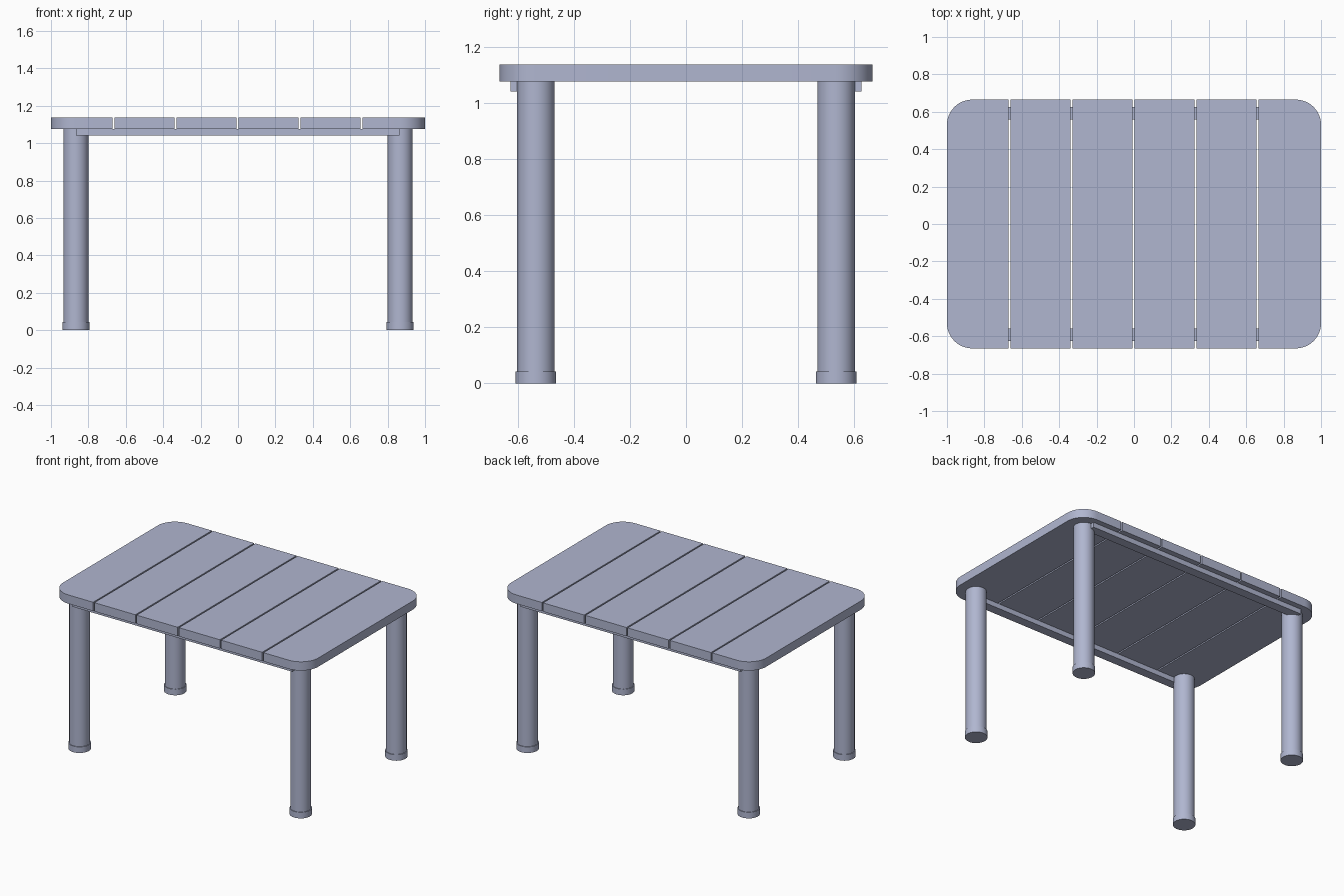
import bpy, bmesh, math

cube = bpy.data.objects.get("Cube")
if cube:
    bpy.data.objects.remove(cube, do_unlink=True)

# Single blue-grey finish
COLOUR = (0.434, 0.468, 0.631, 1.0)
finish = bpy.data.materials.new("blue_grey")
finish.use_nodes = True
finish.diffuse_color = COLOUR
finish.node_tree.nodes["Principled BSDF"].inputs["Base Color"].default_value = COLOUR

HALF_X, HALF_Y = 1.0, 0.665
TOP_LOW, TOP_HIGH = 1.075, 1.137
CORNER = 0.135


def finish_object(obj, smooth=False):
    obj.data.materials.append(finish)
    if smooth:
        bpy.ops.object.select_all(action='DESELECT')
        obj.select_set(True)
        bpy.context.view_layer.objects.active = obj
        bpy.ops.object.shade_smooth_by_angle(angle=math.radians(30))
    return obj


def prism(name, outline, z0, z1, smooth=False):
    """Extrude a flat outline from z0 up to z1."""
    bm = bmesh.new()
    base = bm.faces.new([bm.verts.new((x, y, z0)) for x, y in outline])
    top = bmesh.ops.extrude_face_region(bm, geom=[base])
    verts = [v for v in top["geom"] if isinstance(v, bmesh.types.BMVert)]
    bmesh.ops.translate(bm, verts=verts, vec=(0, 0, z1 - z0))
    bmesh.ops.recalc_face_normals(bm, faces=bm.faces)
    mesh = bpy.data.meshes.new(name)
    bm.to_mesh(mesh)
    bm.free()
    obj = bpy.data.objects.new(name, mesh)
    bpy.context.collection.objects.link(obj)
    return finish_object(obj, smooth)


def rectangle(x0, x1, y0, y1):
    return [(x0, y0), (x1, y0), (x1, y1), (x0, y1)]


def end_outline(inner, side):
    """End board outline with its two outer corners rounded."""
    pts = [(inner, -HALF_Y)]
    for start, sy in ((-90, -1), (0, 1)):
        for i in range(13):
            a = math.radians(start + 90 * i / 12)
            pts.append((side * (HALF_X - CORNER + CORNER * math.cos(a)),
                        sy * (HALF_Y - CORNER) + CORNER * math.sin(a)))
    return pts + [(inner, HALF_Y)]


def cylinder(name, x, y, radius, z0, z1):
    bpy.ops.mesh.primitive_cylinder_add(vertices=48, radius=radius, depth=z1 - z0,
                                        location=(x, y, (z0 + z1) / 2))
    obj = bpy.context.object
    obj.name = obj.data.name = name
    return finish_object(obj, True)


# Table top: six boards with narrow gaps
gaps = [-0.666 + 0.3315 * i for i in range(5)]
HALF_GAP = 0.005
prism("end_board_right", end_outline(gaps[0] - HALF_GAP, -1), TOP_LOW, TOP_HIGH, True)
prism("end_board_left", end_outline(gaps[-1] + HALF_GAP, 1), TOP_LOW, TOP_HIGH, True)
for i, (a, b) in enumerate(zip(gaps, gaps[1:])):
    prism(f"middle_board_{i + 1}",
          rectangle(a + HALF_GAP, b - HALF_GAP, -HALF_Y, HALF_Y), TOP_LOW, TOP_HIGH)

# Long rails under the boards
for name, y0, y1 in (("front_rail", -0.626, -0.56), ("back_rail", 0.56, 0.626)):
    prism(name, rectangle(-0.865, 0.863, y0, y1), 1.04, TOP_LOW)

# Round legs with wider feet
for depth, y in (("front", -0.535), ("back", 0.535)):
    for side, x in (("right", -0.867), ("left", 0.867)):
        cylinder(f"{depth}_{side}_leg", x, y, 0.067, 0.02, TOP_LOW)
        cylinder(f"{depth}_{side}_foot", x, y, 0.072, 0.0, 0.043)
